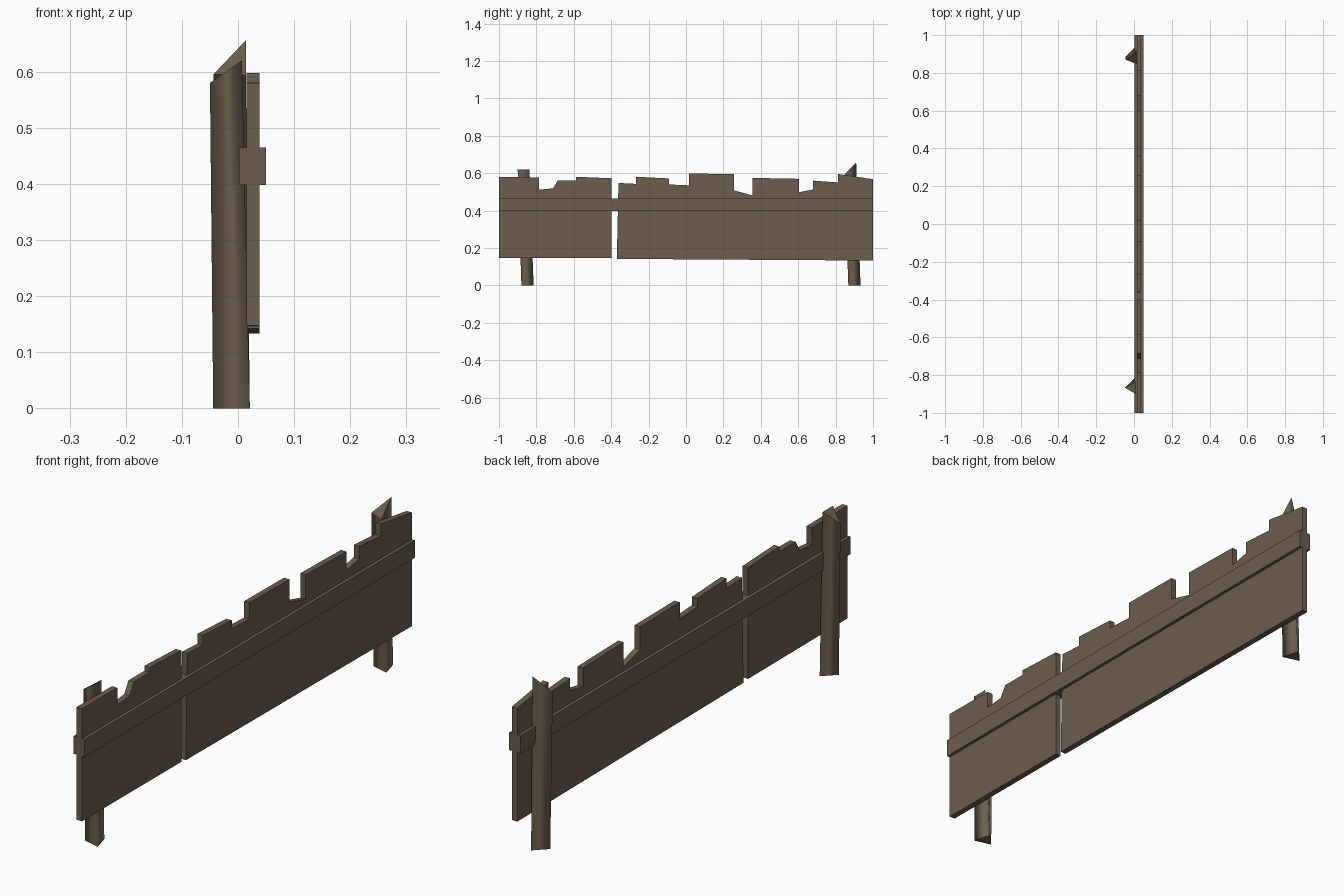
import bpy, bmesh, math

if "Cube" in bpy.data.objects:
    bpy.data.objects.remove(bpy.data.objects["Cube"])

wood = bpy.data.materials.new("weathered_wood")
wood.diffuse_color = (0.147, 0.110, 0.070, 1.0)
wood.use_nodes = True
wood.node_tree.nodes["Principled BSDF"].inputs["Base Color"].default_value = wood.diffuse_color


def finish(name, bm):
    bmesh.ops.recalc_face_normals(bm, faces=bm.faces[:])
    me = bpy.data.meshes.new(name)
    bm.to_mesh(me)
    bm.free()
    me.materials.append(wood)
    ob = bpy.data.objects.new(name, me)
    bpy.context.collection.objects.link(ob)
    return ob


def board(name, profile, x0, x1):
    """Extrude a (y, z) outline from x0 to x1."""
    bm = bmesh.new()
    face = bm.faces.new([bm.verts.new((x0, y, z)) for y, z in profile])
    ext = bmesh.ops.extrude_face_region(bm, geom=[face])
    verts = [v for v in ext["geom"] if isinstance(v, bmesh.types.BMVert)]
    bmesh.ops.translate(bm, verts=verts, vec=(x1 - x0, 0, 0))
    return finish(name, bm)


def post(name, cy, top):
    """Leaning three-sided stake with a slanted cut on top."""
    r, cx = 0.039, -0.0065
    bm = bmesh.new()
    low = [bm.verts.new((cx + r * math.cos(math.radians(a)),
                         cy + r * math.sin(math.radians(a)), 0))
           for a in (195, 75, -45)]
    high = [bm.verts.new(p) for p in top]
    for i in range(3):
        j = (i + 1) % 3
        bm.faces.new((low[i], low[j], high[j], high[i])).smooth = True
    bm.faces.new(low)
    bm.faces.new(high)
    return finish(name, bm)


# Broken-topped panels
board("short_panel", [
    (-1, .148), (-1, .58), (-.785, .578), (-.785, .512), (-.711, .519),
    (-.685, .562), (-.588, .562), (-.588, .581), (-.398, .573), (-.398, .146)],
    .015, .038)
board("long_panel", [
    (-.37, .142), (-.361, .548), (-.267, .543), (-.267, .581), (-.092, .572),
    (-.092, .54), (.016, .535), (.016, .598), (.257, .596), (.257, .508),
    (.356, .481), (.356, .575), (.603, .57), (.603, .498), (.68, .513),
    (.68, .56), (.812, .551), (.812, .596), (1, .568), (1, .133)],
    .015, .038)

# Horizontal rail clasping the panels
board("rail", [(-1, .398), (-1, .465), (1, .465), (1, .398)], .002, .05)

# Support stakes
post("front_post", -.8525,
     [(-.05, -.865, .58), (.007, -.837, .62), (.007, -.9, .62)])
post("back_post", .8955,
     [(-.044, .87, .595), (.014, .91, .656), (.014, .847, .593)])
